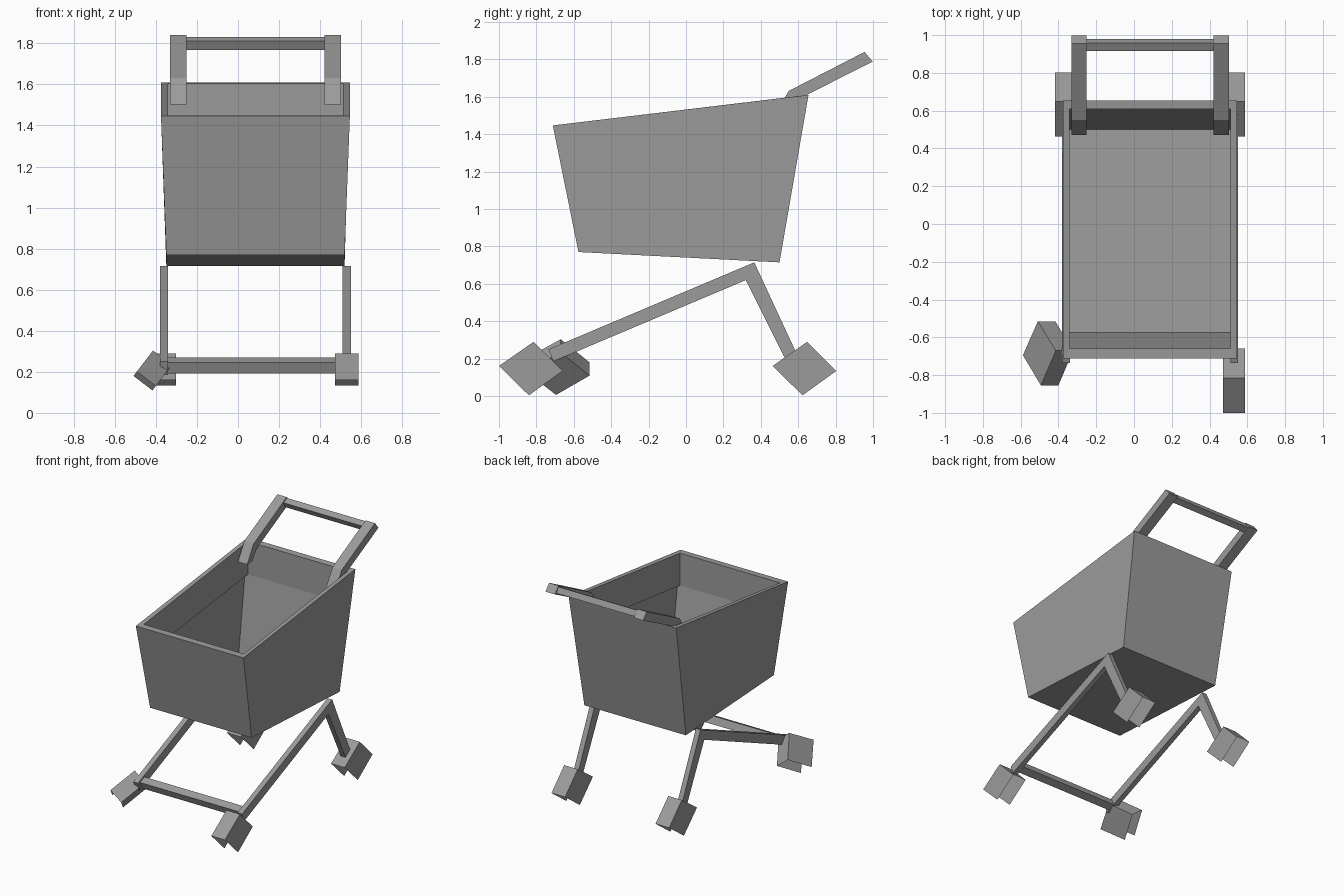
import bpy, bmesh
from math import radians
from mathutils import Matrix, Vector

if "Cube" in bpy.data.objects:
    bpy.data.objects.remove(bpy.data.objects["Cube"])

CX = 0.085  # centre line of the cart body

# Dark grey for every part
GREY = bpy.data.materials.new("dark_grey")
GREY.diffuse_color = (0.33, 0.33, 0.33, 1)
GREY.use_nodes = True
GREY.node_tree.nodes["Principled BSDF"].inputs["Base Color"].default_value = GREY.diffuse_color


def add_mesh(name, verts, faces, fix=False):
    me = bpy.data.meshes.new(name)
    me.from_pydata(verts, [], faces)
    if fix:
        bm = bmesh.new()
        bm.from_mesh(me)
        bmesh.ops.recalc_face_normals(bm, faces=bm.faces)
        bm.to_mesh(me)
        bm.free()
    me.materials.append(GREY)
    ob = bpy.data.objects.new(name, me)
    bpy.context.collection.objects.link(ob)
    return ob


def prism(name, profile, x0, x1):
    """Extrude a (y, z) profile along x."""
    n = len(profile)
    verts = [(x, y, z) for x in (x0, x1) for y, z in profile]
    faces = [(i, (i + 1) % n, (i + 1) % n + n, i + n) for i in range(n)]
    faces += [tuple(range(n)), tuple(range(n, 2 * n))]
    return add_mesh(name, verts, faces, True)


def bar(name, y, z, w, angle, x0, x1):
    """Square cross bar turned about its own axis."""
    rot = Matrix.Rotation(radians(angle), 2)
    pts = [Vector((y, z)) + rot @ Vector((a * w / 2, b * w / 2))
           for a, b in ((-1, -1), (1, -1), (1, 1), (-1, 1))]
    return prism(name, [tuple(p) for p in pts], x0, x1)


# Basket: thin shell with a rim and a short lip folded down inside
def ring(half, y0, z0, y1, z1):
    return [(CX - half, y0, z0), (CX + half, y0, z0),
            (CX + half, y1, z1), (CX - half, y1, z1)]


rings = [ring(0.434, -0.575, 0.77, 0.50, 0.715),
         ring(0.46, -0.712, 1.447, 0.655, 1.61),
         ring(0.427, -0.66, 1.449, 0.61, 1.605),
         ring(0.427, -0.66, 1.20, 0.61, 1.35)]
verts = [v for r in rings for v in r]
faces = [(3, 2, 1, 0)]
for k in range(3):
    for i in range(4):
        j = (i + 1) % 4
        faces.append((4 * k + i, 4 * k + j, 4 * k + 4 + j, 4 * k + 4 + i))
add_mesh("basket", verts, faces)

# Legs and handle arms, one per side
LEG = [(0.365, 0.715), (-0.735, 0.25), (-0.71, 0.185), (0.32, 0.62),
       (0.53, 0.20), (0.59, 0.23)]
ARM = [(0.955, 1.84), (0.55, 1.632), (0.472, 1.503), (0.535, 1.503),
       (0.585, 1.58), (0.998, 1.788)]
for side, s in (("left", -1), ("right", 1)):
    prism("leg_frame_" + side, LEG, CX + s * 0.425, CX + s * 0.465)
    prism("handle_arm_" + side, ARM, CX + s * 0.337, CX + s * 0.417)

# Cross bars
bar("handle_bar", 0.948, 1.80, 0.047, 27, CX - 0.337, CX + 0.337)
bar("front_cross_bar", -0.672, 0.231, 0.058, 23, CX - 0.425, CX + 0.425)

# Wheel housings: thin diamond sides and two top faces, open below
DIAMOND = [(-0.17, 0.014), (0.015, 0.143), (0.17, -0.013), (-0.01, -0.143)]


def wheel(name, x, y, z, roll=0):
    verts = [(sx * 0.058, a, b) for sx in (-1, 1) for a, b in DIAMOND]
    faces = [(0, 1, 2, 3), (7, 6, 5, 4), (0, 4, 5, 1), (1, 5, 6, 2)]
    ob = add_mesh(name, verts, faces)
    ob.location = (x, y, z)
    ob.rotation_euler = (0, radians(roll), 0)


wheel("rear_wheel_left", CX - 0.445, 0.633, 0.147)
wheel("rear_wheel_right", CX + 0.445, 0.633, 0.147)
wheel("front_wheel_right", CX + 0.445, -0.83, 0.147)
wheel("front_wheel_left", -0.455, -0.685, 0.155, 37.5)  # knocked askew
